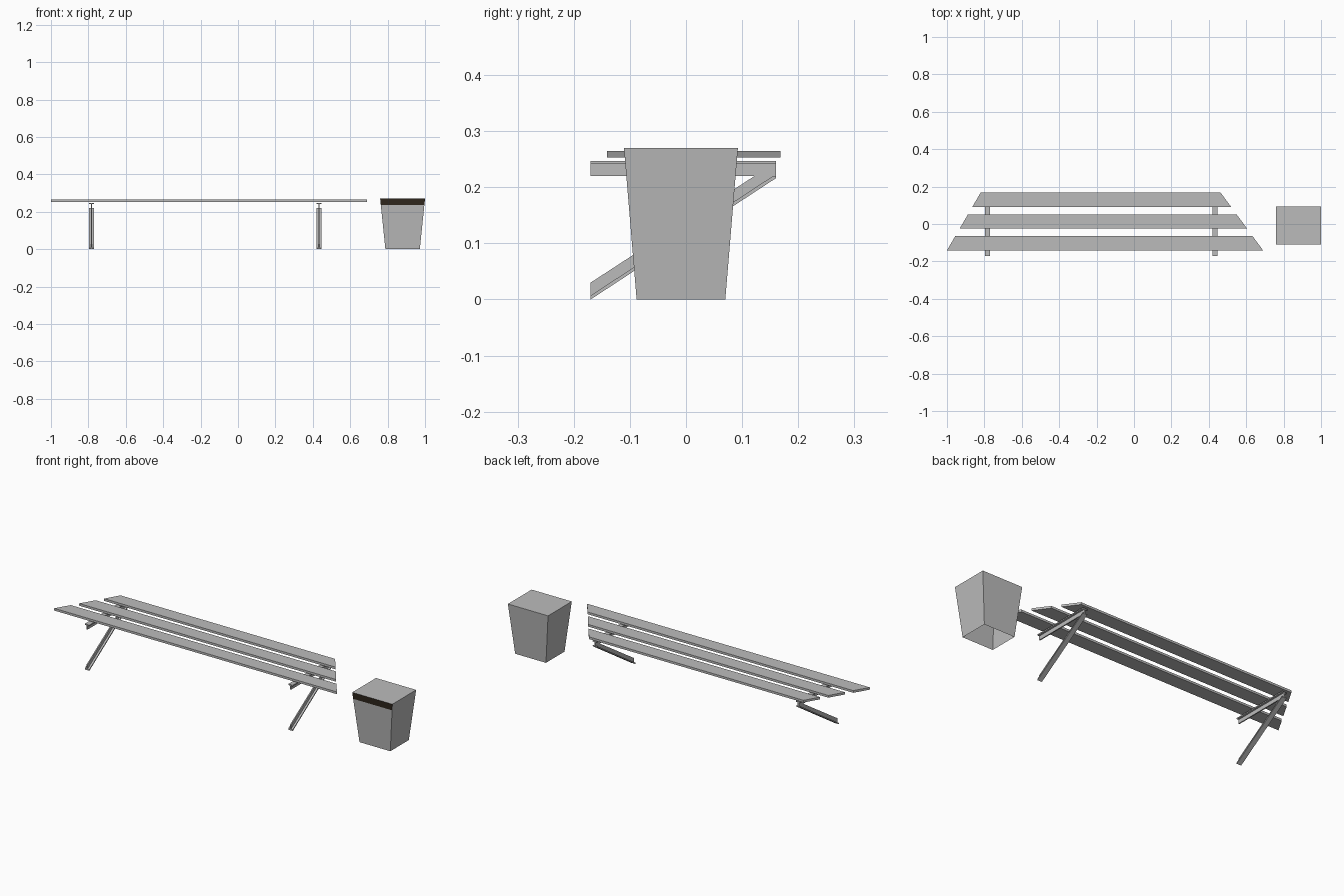
import bpy
import bmesh
from mathutils import Vector

cube = bpy.data.objects.get("Cube")
if cube:
    bpy.data.objects.remove(cube, do_unlink=True)


def make_material(name, rgb):
    mat = bpy.data.materials.new(name)
    mat.use_nodes = True
    mat.diffuse_color = (*rgb, 1)
    mat.node_tree.nodes["Principled BSDF"].inputs["Base Color"].default_value = (*rgb, 1)
    return mat


grey = make_material("plain grey", (0.5, 0.5, 0.5))
brown = make_material("dark brown", (0.03, 0.021, 0.013))


def make_object(name, bm, *mats):
    mesh = bpy.data.meshes.new(name)
    bm.to_mesh(mesh)
    bm.free()
    for mat in mats:
        mesh.materials.append(mat)
    obj = bpy.data.objects.new(name, mesh)
    bpy.context.collection.objects.link(obj)
    return obj


def add_prism(bm, outline, offset):
    """Extrude a flat outline into a closed prism."""
    face = bm.faces.new([bm.verts.new(p) for p in outline])
    result = bmesh.ops.extrude_face_region(bm, geom=[face], use_keep_orig=True)
    moved = [v for v in result["geom"] if isinstance(v, bmesh.types.BMVert)]
    bmesh.ops.translate(bm, verts=moved, vec=Vector(offset))
    bmesh.ops.recalc_face_normals(bm, faces=bm.faces)


# Seat: three planks trimmed along slanted end lines
FRONT, DEPTH, GAP = -0.141, 0.077, 0.039


def left_end(y):
    return -1 + 0.583 * (y - FRONT)


def right_end(y):
    return 0.69 - 0.735 * (y - FRONT)


for i, label in enumerate(("front", "middle", "back")):
    y0 = FRONT + i * (DEPTH + GAP)
    y1 = y0 + DEPTH
    bm = bmesh.new()
    add_prism(bm, [(left_end(y0), y0, 0.253), (right_end(y0), y0, 0.253),
                   (right_end(y1), y1, 0.253), (left_end(y1), y1, 0.253)], (0, 0, 0.012))
    make_object(label + "_plank", bm, grey)


# Supports: T-section arm and sloping T-section leg
def slab(bm, x, width, profile):
    add_prism(bm, [(x - width / 2, y, z) for y, z in profile], (width, 0, 0))


Y0, Y1 = -0.17, 0.16
FLANGE, WEB = 0.027, 0.006
for side, x in (("right", -0.783), ("left", 0.433)):
    bm = bmesh.new()
    slab(bm, x, FLANGE, [(Y0, 0.241), (Y1, 0.241), (Y1, 0.247), (Y0, 0.247)])
    slab(bm, x, WEB, [(Y0, 0.22), (Y1, 0.22), (Y1, 0.241), (Y0, 0.241)])
    make_object(side + "_arm", bm, grey)

    bm = bmesh.new()
    slab(bm, x, FLANGE, [(Y0, 0), (Y1, 0.216), (Y1, 0.22), (0.155, 0.22), (Y0, 0.007)])
    slab(bm, x, WEB, [(Y0, 0.007), (0.155, 0.22), (0.122, 0.22), (Y0, 0.03)])
    make_object(side + "_leg", bm, grey)


# Bin: tapered shell, open underneath, with a dark band on the front
HEIGHT, BAND = 0.27, 0.235
bm = bmesh.new()
rings = []
for z in (0, BAND, HEIGHT):
    t = z / HEIGHT
    hx = 0.092 + 0.028 * t
    hy = 0.079 + 0.0225 * t
    rings.append([bm.verts.new((0.88 + sx * hx, -0.009 + sy * hy, z))
                  for sx, sy in ((-1, -1), (1, -1), (1, 1), (-1, 1))])
for level in range(2):
    low, high = rings[level], rings[level + 1]
    for i in range(4):
        j = (i + 1) % 4
        face = bm.faces.new((low[i], low[j], high[j], high[i]))
        face.material_index = int(level == 1 and i == 0)
bm.faces.new(rings[-1])
make_object("bin", bm, grey, brown)
